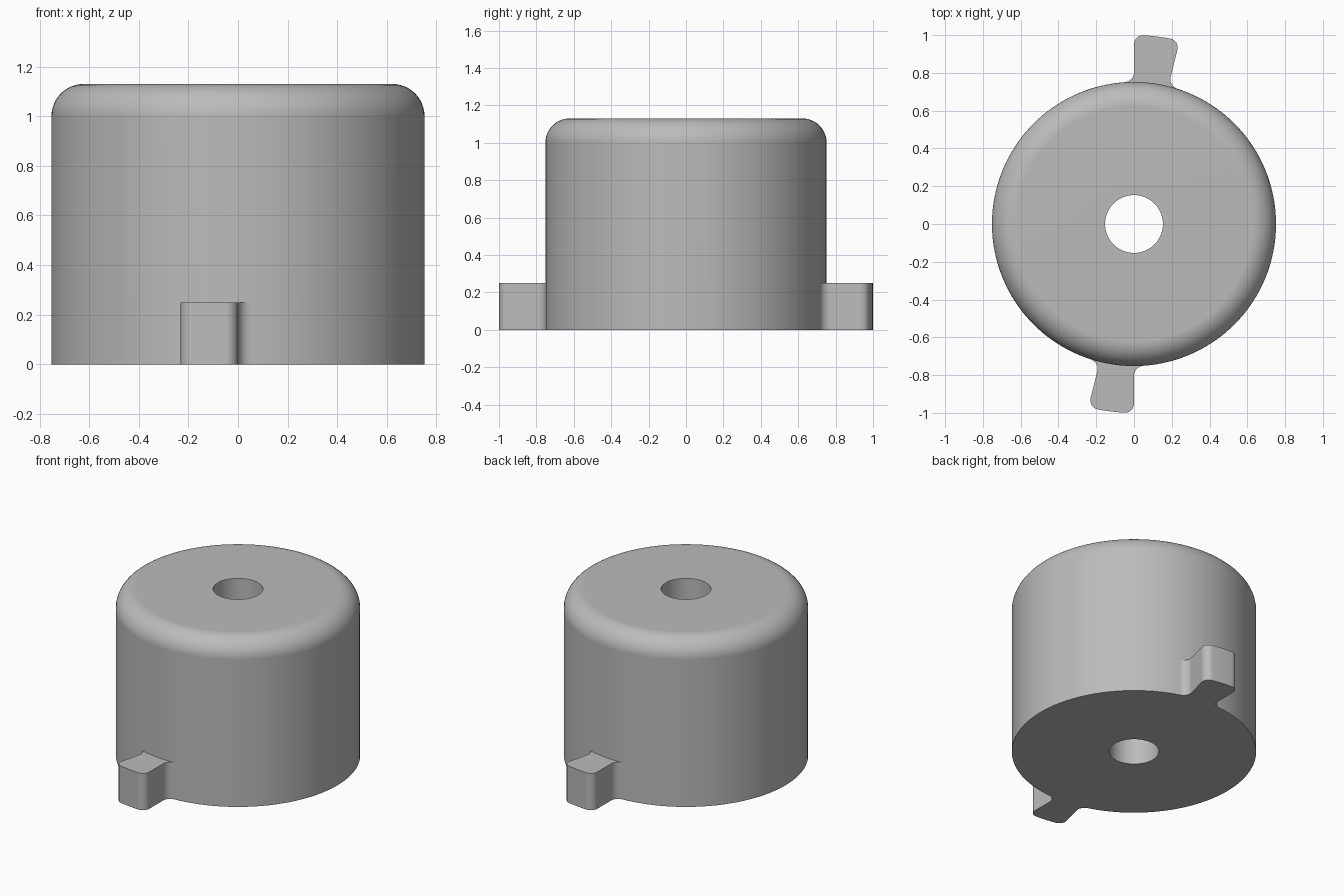
import bpy, bmesh
from math import sin, cos, pi, radians

if "Cube" in bpy.data.objects:
    bpy.data.objects.remove(bpy.data.objects["Cube"])

BODY_R, HEIGHT, HOLE_R, ROUND = 0.752, 1.13, 0.153, 0.13
LUG_R, LUG_H, LUG_ANGLE, FILLET = 1.0, 0.25, radians(14), 0.05

grey = bpy.data.materials.new("plain grey")
grey.use_nodes = True
colour = (0.5, 0.5, 0.5, 1)
grey.diffuse_color = colour
grey.node_tree.nodes["Principled BSDF"].inputs["Base Color"].default_value = colour


def finish(name, bm):
    bmesh.ops.remove_doubles(bm, verts=bm.verts, dist=1e-5)
    bmesh.ops.recalc_face_normals(bm, faces=bm.faces)
    mesh = bpy.data.meshes.new(name)
    bm.to_mesh(mesh)
    bm.free()
    mesh.materials.append(grey)
    ob = bpy.data.objects.new(name, mesh)
    bpy.context.collection.objects.link(ob)
    bpy.ops.object.select_all(action="DESELECT")
    ob.select_set(True)
    bpy.context.view_layer.objects.active = ob
    bpy.ops.object.shade_smooth_by_angle(angle=radians(30))
    # Keep the large flat faces evenly shaded beside the roundings
    mod = ob.modifiers.new("weighted normals", "WEIGHTED_NORMAL")
    mod.keep_sharp = True
    return ob


# Round body: a closed profile with a through hole and rounded top rim
profile = [(HOLE_R, 0), (BODY_R, 0)]
for i in range(13):
    a = pi / 2 * i / 12
    profile.append((BODY_R - ROUND + ROUND * cos(a), HEIGHT - ROUND + ROUND * sin(a)))
profile.append((HOLE_R, HEIGHT))
bm = bmesh.new()
verts = [bm.verts.new((r, 0, z)) for r, z in profile]
edges = [bm.edges.new((v, verts[i - 1])) for i, v in enumerate(verts)]
bmesh.ops.spin(bm, geom=verts + edges, cent=(0, 0, 0), axis=(0, 0, 1),
               angle=2 * pi, steps=128, use_merge=False)
finish("round_body", bm)


# Locking lugs: radial tabs with rounded tips and filleted roots
def lug(name, turn):
    side = []  # (radius, angle outward from the lug's flank)
    for i in range(9):  # root fillet, hollow
        a = pi / 2 * i / 8
        r = BODY_R + FILLET * (1 - cos(a))
        side.append((r, FILLET * (1 - sin(a)) / r))
    for i in range(9):  # tip corner, rounded
        a = pi / 2 * i / 8
        r = LUG_R - FILLET + FILLET * sin(a)
        side.append((r, -FILLET * (1 - cos(a)) / r))
    tip = [(LUG_R, -LUG_ANGLE * t / 6) for t in (2, 3, 4)]
    outline = side + tip + [(r, -LUG_ANGLE - a) for r, a in reversed(side)]
    # Root line tucked just inside the body wall
    start, end = outline[-1][1], outline[0][1]
    outline += [(BODY_R - 0.004, start + (end - start) * i / 8) for i in range(9)]
    bm = bmesh.new()
    face = bm.faces.new([bm.verts.new((r * cos(turn + a), r * sin(turn + a), 0))
                         for r, a in outline])
    top = bmesh.ops.extrude_face_region(bm, geom=[face])["geom"]
    bmesh.ops.translate(bm, vec=(0, 0, LUG_H),
                        verts=[g for g in top if isinstance(g, bmesh.types.BMVert)])
    finish(name, bm)


lug("back_lug", pi / 2)
lug("front_lug", -pi / 2)
